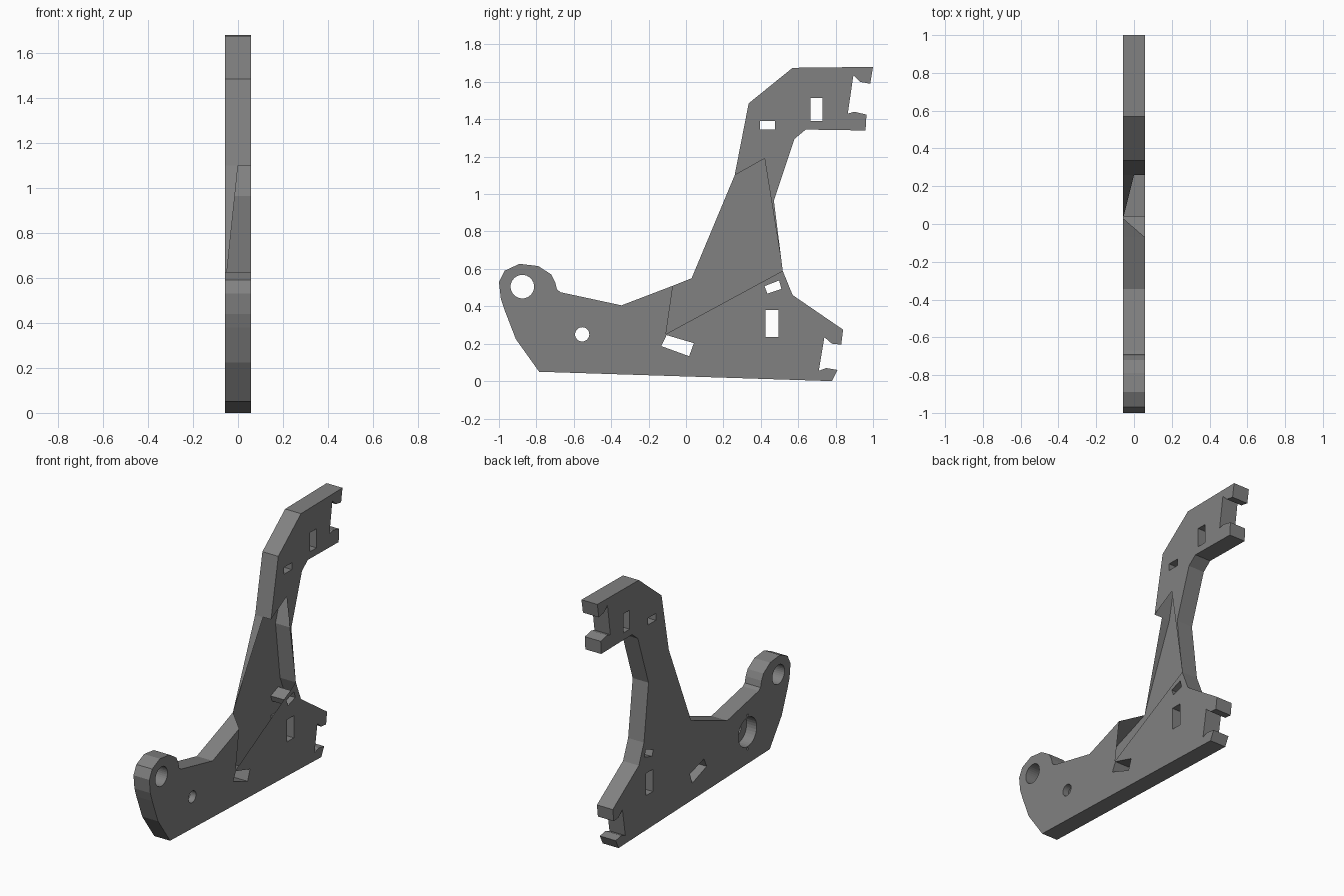
import bpy, bmesh, math
from mathutils import Vector

if "Cube" in bpy.data.objects:
    bpy.data.objects.remove(bpy.data.objects["Cube"], do_unlink=True)

HALF = 0.0575  # half of the plate thickness


def circle(y, z, radius, sides):
    return [(y + radius * math.cos(math.tau * i / sides),
             z + radius * math.sin(math.tau * i / sides)) for i in range(sides)]


def rectangle(y0, y1, z0, z1):
    return [(y0, z0), (y1, z0), (y1, z1), (y0, z1)]


def orient(face, direction):
    face.normal_update()
    if face.normal.dot(direction) < 0:
        face.normal_flip()


def cap(bm, loops, x, side):
    """Fill an outline with holes, given as (y, z) loops, at one x."""
    edges = []
    for loop in loops:
        verts = [bm.verts.new((x, y, z)) for y, z in loop]
        edges += [bm.edges.new((a, b)) for a, b in zip(verts, verts[1:] + verts[:1])]
    filled = bmesh.ops.triangle_fill(bm, use_beauty=True, use_dissolve=False,
                                     edges=edges, normal=(side, 0, 0))
    for item in filled["geom"]:
        if isinstance(item, bmesh.types.BMFace):
            orient(item, Vector((side, 0, 0)))


def add_face(bm, points):
    return bm.faces.new([bm.verts.new(p) for p in points])


def wall(bm, start, end, x0, x1):
    """Side strip; solid lies to the left of start -> end."""
    face = add_face(bm, [(x0, *start), (x0, *end), (x1, *end), (x1, *start)])
    orient(face, Vector((0, end[1] - start[1], start[0] - end[0])))


def tube(bm, loop, x0, x1):
    for start, end in zip(loop, loop[1:] + loop[:1]):
        wall(bm, end, start, x0, x1)


# Lower arm profile: notch corner, rounded eye, foot, lower hook, waist
lower = [(-0.07, 0.51), (-0.345, 0.405), (-0.67, 0.475), (-0.69, 0.49),
         (-0.7, 0.53), (-0.72, 0.57), (-0.79, 0.615), (-0.89, 0.627),
         (-0.97, 0.59), (-1, 0.53), (-0.99, 0.44), (-0.97, 0.38),
         (-0.91, 0.225), (-0.785, 0.05), (0.78, 0), (0.81, 0.06),
         (0.75, 0.07), (0.71, 0.055), (0.74, 0.235), (0.78, 0.2),
         (0.83, 0.195), (0.84, 0.275), (0.57, 0.46), (0.517, 0.59)]
# Upper arm profile: waist, upper hook, shoulder, opening edge
upper = [(0.517, 0.59), (0.47, 0.965), (0.58, 1.295), (0.64, 1.345),
         (0.96, 1.34), (0.965, 1.425), (0.9, 1.44), (0.865, 1.43),
         (0.895, 1.635), (0.93, 1.6), (0.985, 1.59), (1, 1.68),
         (0.57, 1.675), (0.335, 1.485), (0.26, 1.1)]
armpit = (0.03, 0.55)
outline = lower + upper[1:] + [armpit]

# Through holes
eye = circle(-0.875, 0.505, 0.063, 32)
slanted_slot = [(-0.132, 0.187), (0.017, 0.133), (0.042, 0.203), (-0.104, 0.246)]
small_slot = [(0.435, 0.468), (0.51, 0.493), (0.498, 0.538), (0.42, 0.508)]
lower_holes = [eye, slanted_slot, small_slot, rectangle(0.425, 0.495, 0.235, 0.38)]
upper_holes = [rectangle(0.395, 0.475, 1.345, 1.39), rectangle(0.665, 0.73, 1.39, 1.515)]

# Counterbore with two pin holes on the right side
bore = circle(-0.555, 0.25, 0.038, 32)
counterbore = circle(-0.555, 0.25, 0.095, 32)
pins = [circle(-0.555, 0.25 + offset, 0.009, 8) for offset in (-0.11, 0.11)]
BORE_FLOOR = 0.015

bm = bmesh.new()

# Left side: two caps that leave the web between them open
cap(bm, [lower + [(-0.107, 0.252)], bore] + lower_holes, HALF, 1)
cap(bm, [upper + [(0.42, 1.19)]] + upper_holes, HALF, 1)
# Right side: one complete cap
cap(bm, [outline, counterbore] + pins + lower_holes + upper_holes, -HALF, -1)

# Rim, with the two strips beside the armpit partly open
inner, notch, shoulder = armpit, lower[0], upper[-1]
for start, end in zip(outline, outline[1:] + outline[:1]):
    if inner not in (start, end):
        # Profile runs counter-clockwise from the left, so outward is on its right
        wall(bm, start, end, -HALF, HALF)
for tip, far in ((0, shoulder), (HALF, notch)):
    orient(add_face(bm, [(-HALF, *inner), (-HALF, *far), (tip, *far)]),
           Vector((0, -1, 1)))

# Hole walls
for hole in lower_holes + upper_holes:
    tube(bm, hole, -HALF, HALF)
tube(bm, bore, BORE_FLOOR, HALF)
tube(bm, counterbore, -HALF, BORE_FLOOR)
cap(bm, [counterbore, bore], BORE_FLOOR, -1)
for pin in pins:
    tube(bm, pin, -HALF, 0)
    cap(bm, [pin], 0, -1)

bmesh.ops.remove_doubles(bm, verts=bm.verts[:], dist=0.0001)
mesh = bpy.data.meshes.new("bracket_plate")
bm.to_mesh(mesh)
bm.free()

# One plain grey
grey = bpy.data.materials.new("plain_grey")
grey.use_nodes = True
colour = (0.22, 0.22, 0.22, 1)
grey.diffuse_color = colour
grey.node_tree.nodes["Principled BSDF"].inputs["Base Color"].default_value = colour
mesh.materials.append(grey)

bracket = bpy.data.objects.new("bracket_plate", mesh)
bpy.context.collection.objects.link(bracket)
